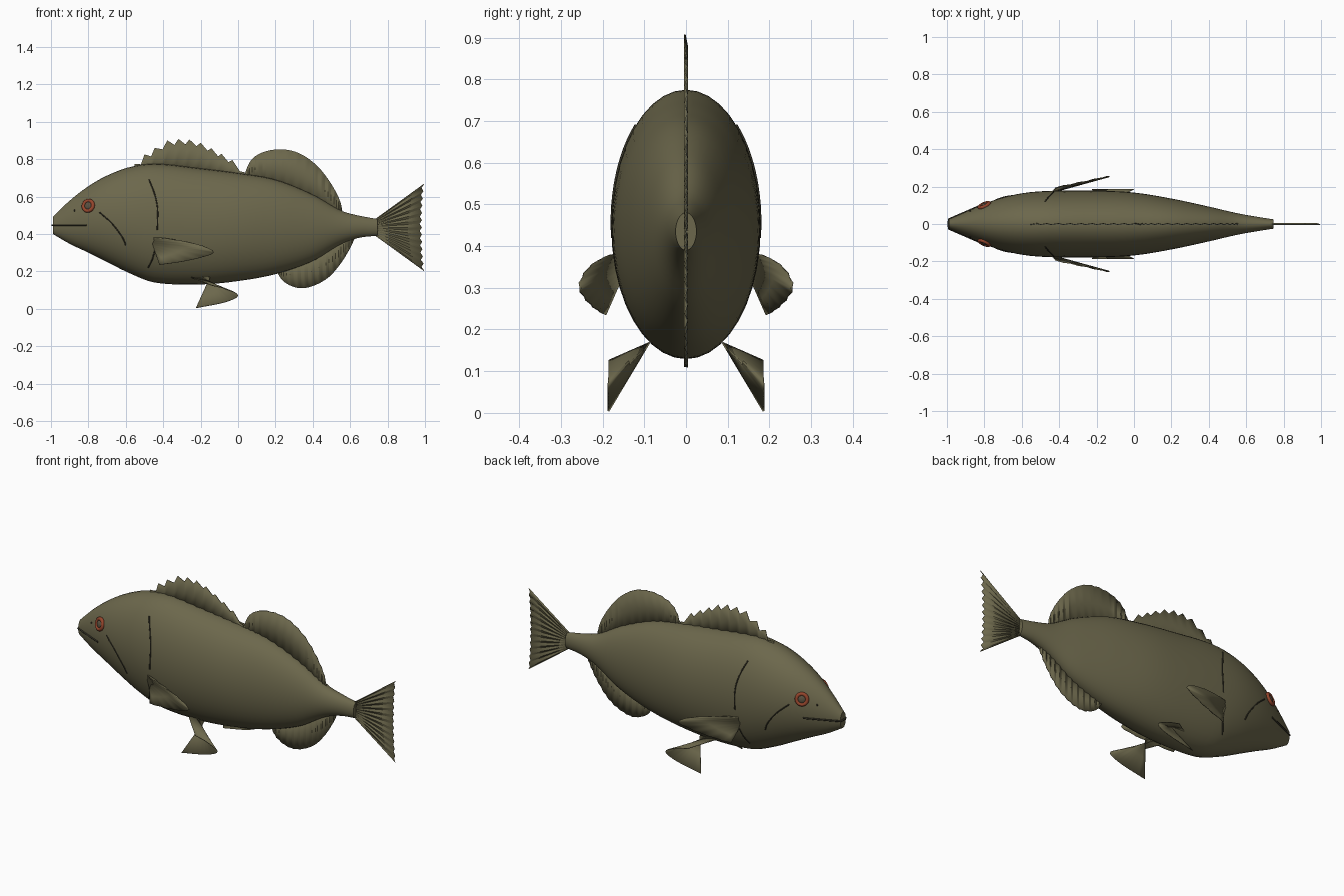
import bpy, bmesh, math
from mathutils import Vector, Matrix

if "Cube" in bpy.data.objects:
    bpy.data.objects.remove(bpy.data.objects["Cube"])


def material(name, rgb):
    m = bpy.data.materials.new(name)
    m.diffuse_color = (*rgb, 1)
    m.use_nodes = True
    m.node_tree.nodes["Principled BSDF"].inputs["Base Color"].default_value = m.diffuse_color
    return m


OLIVE = material("olive skin", (0.150, 0.137, 0.072))
RED = material("red iris", (0.30, 0.060, 0.025))
DARK = material("dark line", (0.035, 0.032, 0.020))
PUPIL = material("pupil brown", (0.10, 0.080, 0.050))

# Body stations: x, top z, bottom z, half width
BODY = [(-.99, .49, .40, .025), (-.9, .578, .347, .065), (-.8, .655, .30, .108),
        (-.7, .712, .25, .142), (-.58, .757, .19, .167), (-.445, .775, .14, .177),
        (-.2, .75, .13, .178), (0, .725, .148, .168), (.2, .69, .185, .136),
        (.4, .61, .255, .093), (.55, .525, .345, .058), (.65, .497, .38, .04),
        (.745, .48, .39, .025)]


def spline(rows, x):
    """Smooth interpolation of a table by its first column."""
    n = len(rows)
    x = min(max(x, rows[0][0]), rows[-1][0])
    i = max(j for j in range(n - 1) if rows[j][0] <= x)
    a, b = rows[i], rows[i + 1]
    h = b[0] - a[0]
    t = (x - a[0]) / h

    def slope(j, k):
        lo, hi = rows[max(j - 1, 0)], rows[min(j + 1, n - 1)]
        return (hi[k] - lo[k]) / (hi[0] - lo[0])
    return [(2*t**3 - 3*t**2 + 1) * a[k] + (t**3 - 2*t**2 + t) * h * slope(i, k)
            + (3*t**2 - 2*t**3) * b[k] + (t**3 - t**2) * h * slope(i + 1, k)
            for k in range(1, len(a))]


def skin_y(x, z):
    top, bot, w = spline(BODY, x)
    return w * math.sqrt(max(0, 1 - ((2*z - top - bot) / (top - bot)) ** 2))


def skin_normal(x, z, side):
    e = .005
    return Vector(((skin_y(x - e, z) - skin_y(x + e, z)) / (2*e), side,
                   (skin_y(x, z - e) - skin_y(x, z + e)) / (2*e))).normalized()


def finish(name, bm, mat, angle=40):
    bmesh.ops.recalc_face_normals(bm, faces=bm.faces)
    me = bpy.data.meshes.new(name)
    bm.to_mesh(me)
    bm.free()
    me.materials.append(mat)
    ob = bpy.data.objects.new(name, me)
    bpy.context.collection.objects.link(ob)
    bpy.ops.object.select_all(action='DESELECT')
    ob.select_set(True)
    bpy.context.view_layer.objects.active = ob
    bpy.ops.object.shade_smooth_by_angle(angle=math.radians(angle))
    return ob


def loft(bm, rows, closed=False):
    rings = [[bm.verts.new(p) for p in r] for r in rows]
    for r, s in zip(rings, rings[1:]):
        n = len(r)
        for i in range(n if closed else n - 1):
            j = (i + 1) % n
            bm.faces.new((r[i], r[j], s[j], s[i]))
    return rings


def fin(name, base, tip):
    """Thin membrane between a base row and a tip row."""
    bm = bmesh.new()
    loft(bm, [base, [Vector(a).lerp(Vector(b), .5) for a, b in zip(base, tip)], tip])
    ob = finish(name, bm, OLIVE, 30)
    sol = ob.modifiers.new("thickness", 'SOLIDIFY')
    sol.thickness, sol.offset = .004, 0
    return ob


def pleat(i):
    return .003 if i % 2 else -.003


def resample(pts, n):
    rows = [(i, *p) for i, p in enumerate(pts)]
    return [spline(rows, i * (len(pts) - 1) / (n - 1)) for i in range(n)]


def line(name, pts, radius, mat):
    cu = bpy.data.curves.new(name, 'CURVE')
    cu.dimensions = '3D'
    cu.bevel_depth, cu.bevel_resolution, cu.use_fill_caps = radius, 1, True
    sp = cu.splines.new('POLY')
    sp.points.add(len(pts) - 1)
    for p, co in zip(sp.points, pts):
        p.co = (*co, 1)
    cu.materials.append(mat)
    ob = bpy.data.objects.new(name, cu)
    bpy.context.collection.objects.link(ob)


# Body
bm = bmesh.new()
rows = []
for i in range(49):
    x = -.99 + 1.735 * i / 48
    top, bot, w = spline(BODY, x)
    rows.append([(x, w * math.cos(a), (top + bot) / 2 + (top - bot) / 2 * math.sin(a))
                 for a in (2 * math.pi * k / 40 for k in range(40))])
rings = loft(bm, rows, True)
bm.faces.new(rings[0])
bm.faces.new(rings[-1])
finish("body", bm, OLIVE)

# Spiny dorsal fin: peaks with notches between
peaks = [(-.553, .775), (-.50, .825), (-.445, .86), (-.378, .90), (-.318, .908), (-.26, .905),
         (-.20, .888), (-.142, .858), (-.088, .828), (-.03, .795), (.035, .73)]
tip = []
for i, (x, z) in enumerate(peaks):
    tip.append((x, pleat(0), z))
    if i < len(peaks) - 1:
        x2, z2 = peaks[i + 1]
        tip.append(((x + x2) / 2 + .008, pleat(1), (z + z2) / 2 - .028))
fin("spiny_dorsal_fin", [(x, y, spline(BODY, x)[0] - .03) for x, y, z in tip], tip)

# Soft dorsal fin and anal fin
soft = [(.035, .72), (.072, .797), (.142, .84), (.238, .852), (.33, .83), (.42, .767),
        (.49, .68), (.54, .59), (.56, .51)]
anal = [(.205, .20), (.248, .142), (.328, .11), (.41, .125), (.49, .173), (.557, .253),
        (.605, .335), (.628, .39)]
for name, edge, row, inset in (("soft_dorsal_fin", soft, 0, -.03), ("anal_fin", anal, 1, .03)):
    tip = [(x, pleat(i), z) for i, (x, z) in enumerate(resample(edge, 31))]
    fin(name, [(x, y, spline(BODY, x)[row] + inset) for x, y, z in tip], tip)

# Tail fin with a finely toothed edge
N = 25
base = [(.73, pleat(i), .475 - .08 * i / (N - 1)) for i in range(N)]
tip = []
for i in range(N):
    u = 2 * i / (N - 1) - 1
    tip.append((.983 + .012 * u * u - (.012 if i % 2 else 0), pleat(i), .435 - .232 * u))
fin("tail_fin", base, tip)

# Paired parts
PEC = [(-.40, .185, .378), (-.285, .22, .36), (-.18, .245, .333), (-.13, .255, .30),
       (-.205, .24, .272), (-.31, .218, .25), (-.42, .195, .235)]
PEL = [(-.14, .186, .125), (-.06, .186, .105), (0, .186, .07), (-.07, .186, .035),
       (-.225, .186, .004)]
GILL_UP = [(-.475, .69), (-.445, .61), (-.43, .53), (-.432, .42)]
GILL_LOW = [(-.445, .31), (-.46, .26), (-.48, .22)]
CHEEK = [(-.74, .515), (-.675, .457), (-.62, .385), (-.60, .34)]

for side, tag in ((-1, "near"), (1, "far")):
    def flip(pts):
        return [(x, y * side, z) for x, y, z in pts]

    # Pectoral fin
    n = 17
    base = [(-.468 + .025 * i / (n - 1), .163, .383 - .08 * i / (n - 1)) for i in range(n)]
    tip = [(x, y + pleat(i) * .7, z) for i, (x, y, z) in enumerate(resample(PEC, n))]
    fin("pectoral_fin_" + tag, flip(base), flip(tip))

    # Pelvic fin, twisted from root to edge
    base = [(-.25 + .10 * i / (n - 1), .088, .168) for i in range(n)]
    fin("pelvic_fin_" + tag, flip(base), flip(resample(PEL, n)))

    # Gill cover and cheek seams
    for name, pts in (("gill_seam_upper_", GILL_UP), ("gill_seam_lower_", GILL_LOW),
                      ("cheek_seam_", CHEEK)):
        line(name + tag, [(x, side * skin_y(x, z), z) for x, z in resample(pts, 14)], .0035, DARK)

    # Eye: red ring around a domed pupil
    ex, ez = -.80, .55
    nrm = skin_normal(ex, ez, side)
    M = (Matrix.Translation(Vector((ex, side * skin_y(ex, ez), ez)) + nrm * .002)
         @ nrm.to_track_quat('Z', 'Y').to_matrix().to_4x4())
    bm = bmesh.new()
    ring = []
    for i in range(28):
        a = 2 * math.pi * i / 28
        ring.append([M @ Vector(((.028 + .010 * math.cos(b)) * math.cos(a),
                                 (.028 + .010 * math.cos(b)) * math.sin(a), .010 * math.sin(b)))
                     for b in (2 * math.pi * k / 10 for k in range(10))])
    loft(bm, ring + [ring[0]], True)
    bmesh.ops.remove_doubles(bm, verts=bm.verts, dist=1e-5)
    finish("iris_" + tag, bm, RED)
    bm = bmesh.new()
    bmesh.ops.create_uvsphere(bm, u_segments=20, v_segments=10, radius=1,
                              matrix=M @ Matrix.Diagonal((.022, .022, .010, 1)))
    finish("pupil_" + tag, bm, PUPIL)

    # Nostril
    bm = bmesh.new()
    bmesh.ops.create_uvsphere(bm, u_segments=8, v_segments=6, radius=.005, matrix=Matrix.Translation(
        (-.875, side * skin_y(-.875, .525), .525)))
    finish("nostril_" + tag, bm, DARK)

# Mouth line wrapping round the snout
half = [(-.81 - .18 * i / 10, skin_y(-.81 - .18 * i / 10, .447), .447) for i in range(11)]
line("mouth", half + [(-.993, 0, .447)] + [(x, -y, z) for x, y, z in reversed(half)], .005, DARK)
